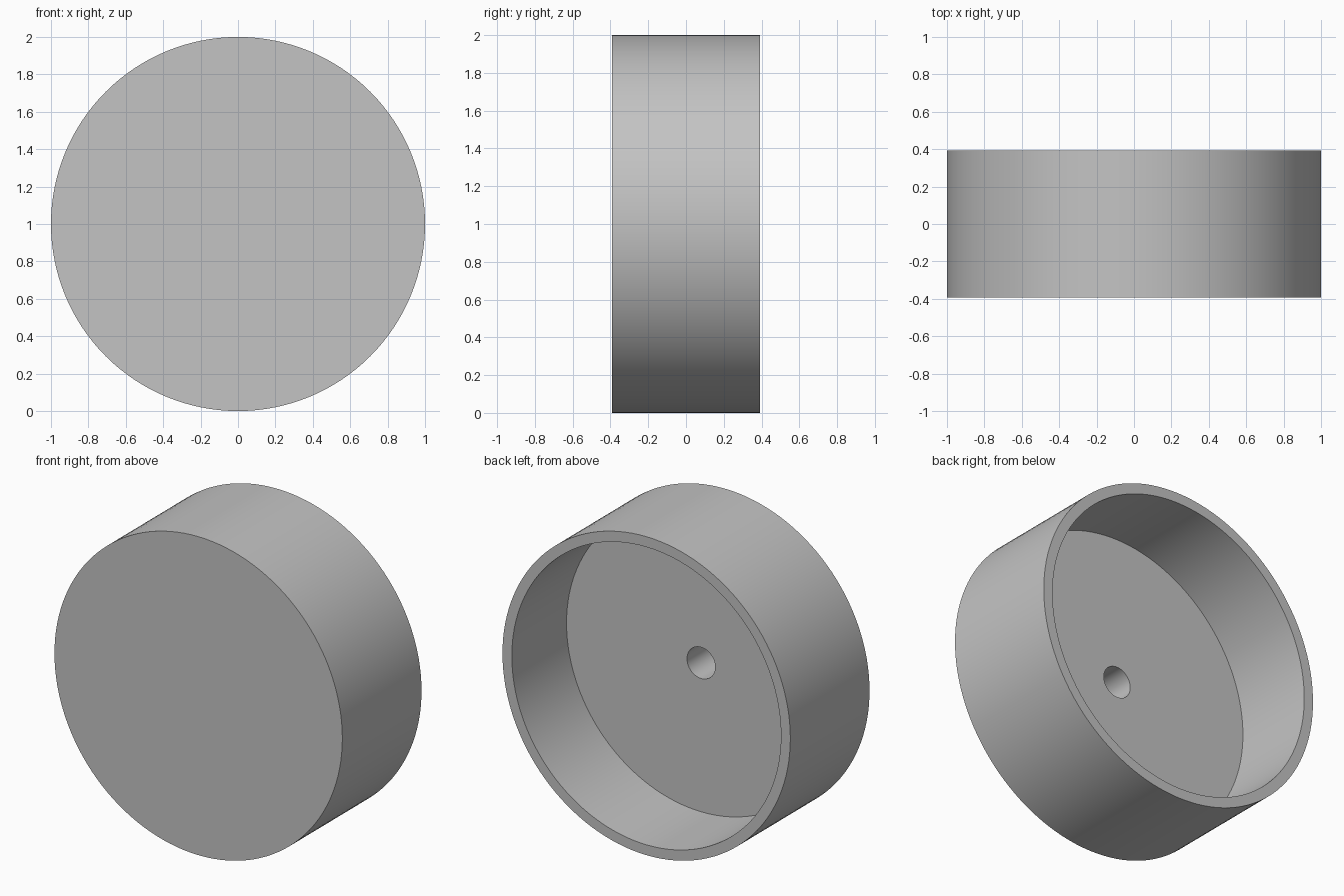
import bpy, bmesh, math
from mathutils import Vector

cube = bpy.data.objects.get("Cube")
if cube:
    bpy.data.objects.remove(cube, do_unlink=True)

R, HALF = 1.0, 0.393          # outer radius, half of the width
INNER, FLOOR = 0.935, -0.15   # cavity radius, cavity floor position
BORE, BORE_END = 0.098, -0.38 # blind shaft hole
STEPS = 128

grey = bpy.data.materials.new("plain grey")
grey.use_nodes = True
colour = (0.55, 0.55, 0.55, 1)
grey.diffuse_color = colour
grey.node_tree.nodes["Principled BSDF"].inputs["Base Color"].default_value = colour

# Cup section (radius, y) from the closed front, round the rim, into the shaft hole
profile = [(0, -HALF), (R, -HALF), (R, HALF), (INNER, HALF),
           (INNER, FLOOR), (BORE, FLOOR), (BORE, BORE_END), (0, BORE_END)]

bm = bmesh.new()
verts = [bm.verts.new((r, y, 0)) for r, y in profile]
edges = [bm.edges.new(pair) for pair in zip(verts, verts[1:])]
bmesh.ops.spin(bm, geom=verts + edges, cent=(0, 0, 0), axis=(0, 1, 0),
               angle=math.tau, steps=STEPS, use_duplicate=False)
bmesh.ops.remove_doubles(bm, verts=bm.verts, dist=0.0001)
bmesh.ops.recalc_face_normals(bm, faces=bm.faces)
bmesh.ops.translate(bm, verts=bm.verts, vec=Vector((0, 0, R)))

mesh = bpy.data.meshes.new("round_cup")
bm.to_mesh(mesh)
bm.free()
mesh.materials.append(grey)
cup = bpy.data.objects.new("round_cup", mesh)
bpy.context.collection.objects.link(cup)

# Smooth walls with crisp rims
bpy.ops.object.select_all(action="DESELECT")
cup.select_set(True)
bpy.context.view_layer.objects.active = cup
bpy.ops.object.shade_smooth_by_angle(angle=math.radians(30))
